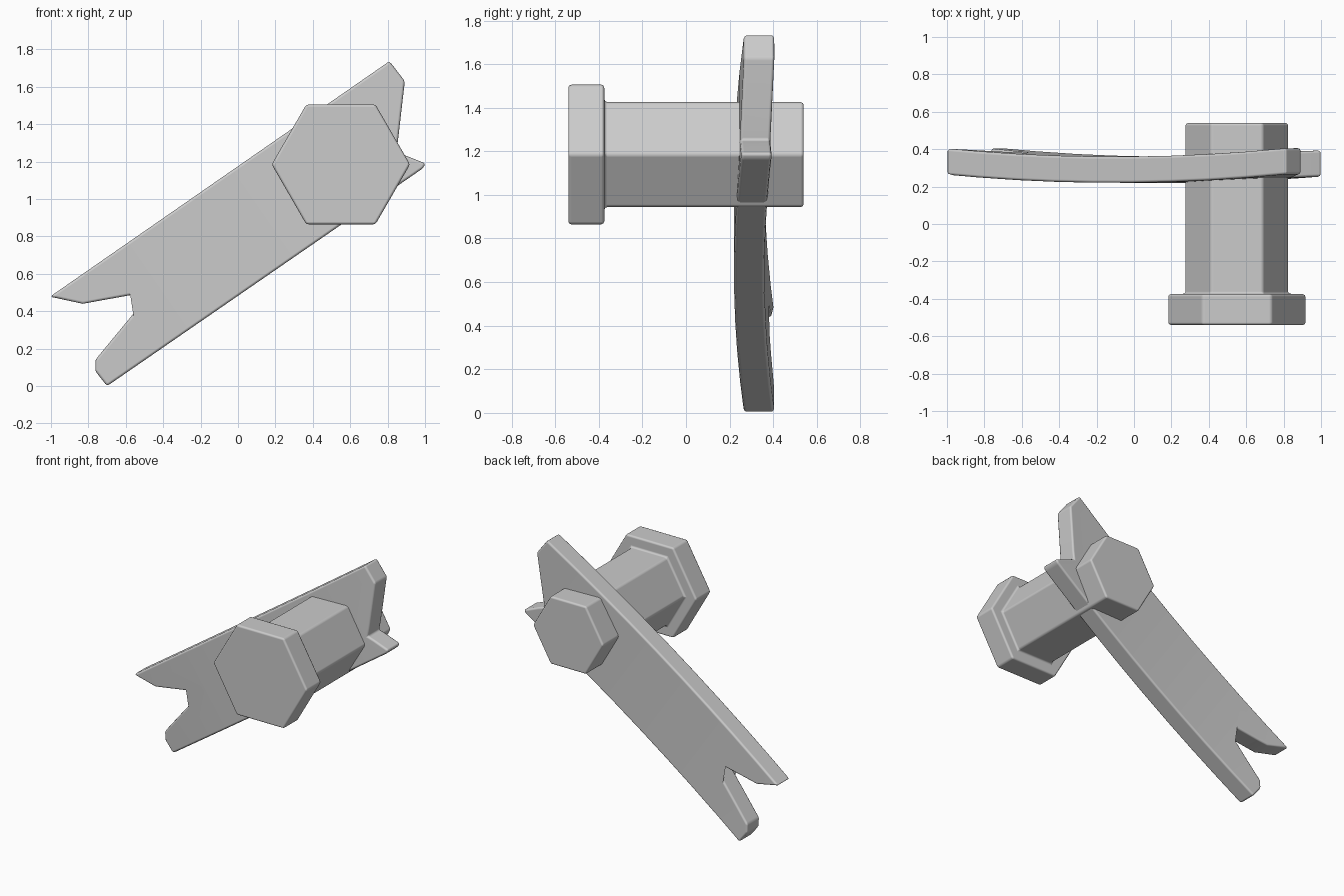
import bpy, bmesh
from math import cos, sin, pi
from mathutils import Vector

if "Cube" in bpy.data.objects:
    bpy.data.objects.remove(bpy.data.objects["Cube"])


def finish(bm, name, bevel):
    """Turn a bmesh into an object with softly rounded edges."""
    bmesh.ops.recalc_face_normals(bm, faces=bm.faces)
    for f in bm.faces:
        f.smooth = True
    mesh = bpy.data.meshes.new(name)
    bm.to_mesh(mesh)
    bm.free()
    obj = bpy.data.objects.new(name, mesh)
    bpy.context.collection.objects.link(obj)
    mod = obj.modifiers.new("Bevel", 'BEVEL')
    mod.width = bevel
    mod.segments = 2
    mod.limit_method = 'ANGLE'
    mod.angle_limit = 0.45
    mod.harden_normals = True
    return obj


# Plank: splintered outline in x/z, thickened, sliced and bowed
outline = [(-1.005, 0.478), (-0.83, 0.44), (-0.46, 0.507), (-0.763, 0.14),
           (-0.763, 0.08), (-0.70, 0.0), (0.99, 1.165), (1.003, 1.19),
           (0.89, 1.235), (0.845, 1.25), (0.855, 1.31), (0.892, 1.63),
           (0.81, 1.737)]
THICK = 0.14
along = Vector((0.823, 0, 0.568))
centre, half = 0.535, 1.11

bm = bmesh.new()
face = bm.faces.new([bm.verts.new((x, 0, z)) for x, z in outline])
ext = bmesh.ops.extrude_face_region(bm, geom=[face])
for v in ext["geom"]:
    if isinstance(v, bmesh.types.BMVert):
        v.co.y += THICK
for u in (-0.35, -0.09, 0.15, 0.4, 0.65, 0.9, 1.15, 1.38):
    bmesh.ops.bisect_plane(bm, geom=bm.verts[:] + bm.edges[:] + bm.faces[:],
                           plane_co=along * u, plane_no=along)
for v in bm.verts:
    t = (v.co.dot(along) - centre) / half
    v.co.y += 0.22 + 0.045 * t * t
finish(bm, "plank", 0.014)

# Bolt: hexagonal rings from head to shaft end
rings = [(-0.54, 0.37), (-0.375, 0.37), (-0.375, 0.278), (0.54, 0.278)]
bm = bmesh.new()
loops = [[bm.verts.new((0.55 + r * cos(i * pi / 3), y, 1.185 + r * sin(i * pi / 3)))
          for i in range(6)] for y, r in rings]
for a, b in zip(loops, loops[1:]):
    for i in range(6):
        j = (i + 1) % 6
        bm.faces.new((a[i], a[j], b[j], b[i]))
bm.faces.new(loops[0])
bm.faces.new(loops[-1])
finish(bm, "hex_bolt", 0.014)
